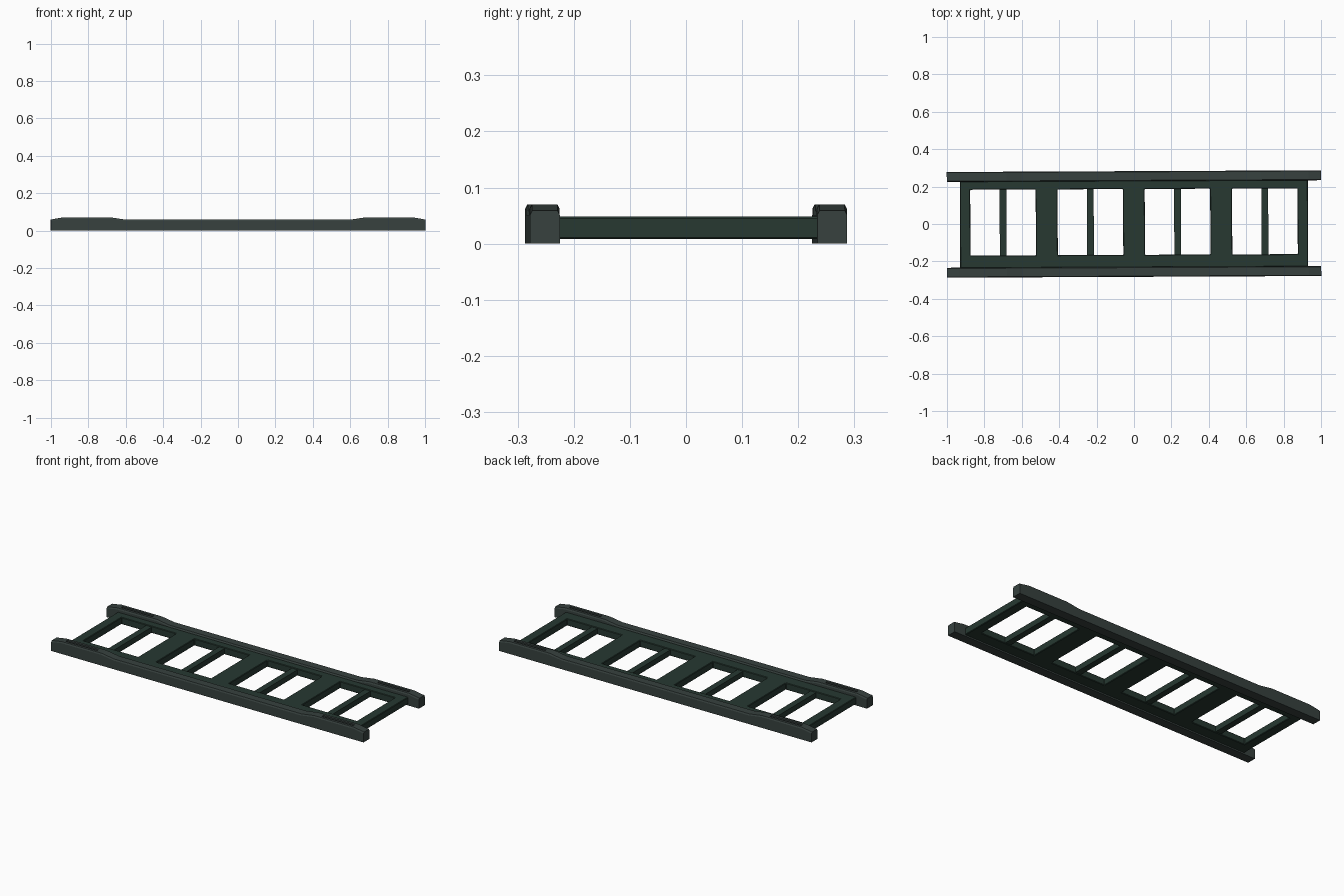
import bpy, bmesh
from mathutils import Matrix

if "Cube" in bpy.data.objects:
    bpy.data.objects.remove(bpy.data.objects["Cube"])

SKEW = 0.0045  # the whole piece sits very slightly turned


def material(name, rgb):
    m = bpy.data.materials.new(name)
    m.diffuse_color = (*rgb, 1)
    m.use_nodes = True
    m.node_tree.nodes["Principled BSDF"].inputs["Base Color"].default_value = m.diffuse_color
    return m


rail_mat = material("dark_grey", (0.038, 0.053, 0.049))
frame_mat = material("dark_green", (0.020, 0.040, 0.031))


def finish(bm, name, mat=None):
    bmesh.ops.recalc_face_normals(bm, faces=bm.faces)
    me = bpy.data.meshes.new(name)
    bm.to_mesh(me)
    bm.free()
    ob = bpy.data.objects.new(name, me)
    bpy.context.collection.objects.link(ob)
    if mat:
        me.materials.append(mat)
    return ob


def boxes(name, spans, mat=None):
    """One object made of boxes given as (x0, x1, y0, y1, z0, z1)."""
    bm = bmesh.new()
    for x0, x1, y0, y1, z0, z1 in spans:
        mtx = Matrix.Translation(((x0 + x1) / 2, (y0 + y1) / 2, (z0 + z1) / 2))
        mtx = mtx @ Matrix.Diagonal((x1 - x0, y1 - y0, z1 - z0, 1))
        bmesh.ops.create_cube(bm, size=1, matrix=mtx)
    return finish(bm, name, mat)


def cut(ob, cutter):
    cutter.hide_render = True
    cutter.hide_set(True)
    mod = ob.modifiers.new("cut", 'BOOLEAN')
    mod.operation = 'DIFFERENCE'
    mod.solver = 'EXACT'
    mod.object = cutter


# Side rails: chamfered section swept along x, with raised ends
half = [(0.60, 0.058), (0.68, 0.070), (0.935, 0.070), (1.0, 0.059)]
stations = [(-x, z) for x, z in reversed(half)] + half
W, C = 0.0265, 0.004


def rail(name, yc):
    bm = bmesh.new()
    rings = []
    for x, zt in stations:
        sec = [(-W, 0), (W, 0), (W, zt - 2 * C), (W - C, zt), (C - W, zt), (-W, zt - 2 * C)]
        rings.append([bm.verts.new((x, yc + y, z)) for y, z in sec])
    for a, b in zip(rings, rings[1:]):
        for i in range(6):
            j = (i + 1) % 6
            bm.faces.new((a[i], a[j], b[j], b[i]))
    bm.faces.new(rings[0])
    bm.faces.new(rings[-1])
    ob = finish(bm, name, rail_mat)
    # shallow slots in the raised ends
    slots = boxes(name + "_slot_cutter", [
        (s * 0.82 - 0.1, s * 0.82 + 0.1, yc - 0.008, yc + 0.008, 0.062, 0.09) for s in (-1, 1)])
    cut(ob, slots)
    ob.rotation_euler.z = slots.rotation_euler.z = SKEW


rail("front_rail", -0.256)
rail("back_rail", 0.256)

# Centre frame: one plate with four window openings
centres = [-0.7, -0.233, 0.233, 0.7]
frame = boxes("centre_frame", [(-0.93, 0.93, -0.232, 0.232, 0.008, 0.048)], frame_mat)
windows = boxes("window_cutter", [(c - 0.175, c + 0.175, -0.165, 0.187, -0.1, 0.1) for c in centres])
cut(frame, windows)
bev = frame.modifiers.new("bevel", 'BEVEL')
bev.width = 0.003
bev.segments = 1

# Thin bars dividing each window
bars = boxes("window_bars", [(c - 0.018, c + 0.018, -0.168, 0.19, 0.011, 0.043) for c in centres], frame_mat)
for ob in (frame, windows, bars):
    ob.rotation_euler.z = SKEW
